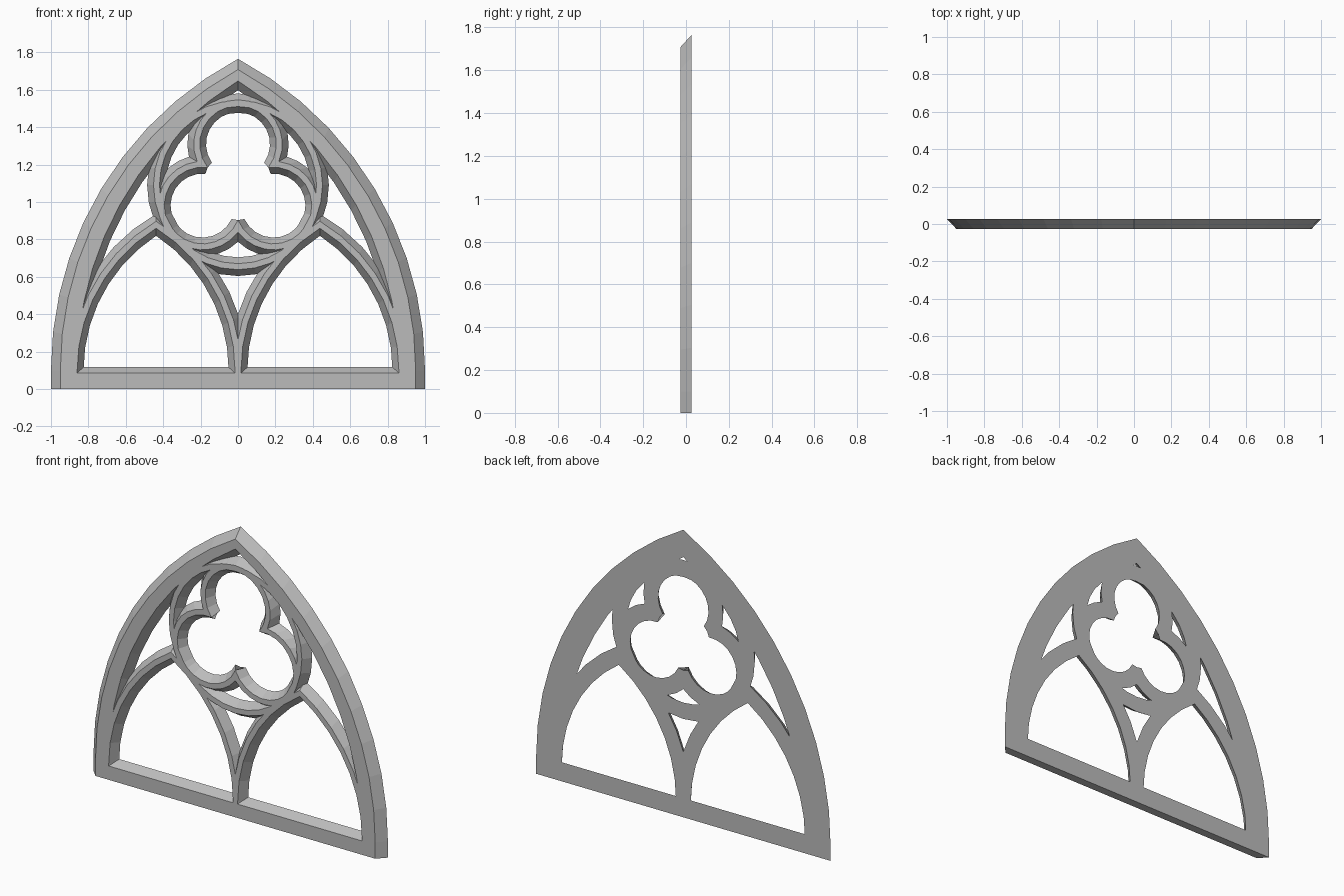
import bpy, bmesh
from math import sin, cos, acos, atan2, sqrt, pi, radians

cube = bpy.data.objects.get("Cube")
if cube:
    bpy.data.objects.remove(cube)

stone = bpy.data.materials.new("grey stone")
stone.use_nodes = True
colour = (0.5, 0.5, 0.5, 1)
stone.diffuse_color = colour
stone.node_tree.nodes["Principled BSDF"].inputs["Base Color"].default_value = colour

DEPTH = 0.026            # half thickness of the window
FRONT, BACK = -DEPTH, DEPTH
SPRING = 0.1             # height where the arches begin to curve
FLAT, WIDE = 0.016, 0.05  # half widths of a thin bar at the front and back


def loft(name, rails, closed=False):
    """Skin a bar between rails, each a (points in x and z, y) pair."""
    bm = bmesh.new()
    rows = [[bm.verts.new((x, y, z)) for x, z in pts] for pts, y in rails]
    count = len(rows[0])
    for a, b in zip(rows, rows[1:] + rows[:1]):
        for i in range(count if closed else count - 1):
            j = (i + 1) % count
            bm.faces.new((a[i], a[j], b[j], b[i]))
    if not closed:
        bm.faces.new([r[0] for r in rows])
        bm.faces.new([r[-1] for r in rows])
    bmesh.ops.recalc_face_normals(bm, faces=bm.faces)
    mesh = bpy.data.meshes.new(name)
    bm.to_mesh(mesh)
    bm.free()
    mesh.materials.append(stone)
    obj = bpy.data.objects.new(name, mesh)
    bpy.context.collection.objects.link(obj)
    return obj


def arch(cx, half, rise, steps, foot):
    """Pointed arch with straight feet, from left to right."""
    shift = (rise * rise - half * half) / (2 * half)
    radius = half + shift
    top = atan2(rise, shift)
    side = [(half, foot)]
    for i in range(steps + 1):
        t = top * i / steps
        side.append((radius * cos(t) - shift, SPRING + radius * sin(t)))
    left = [(cx - x, z) for x, z in side]
    right = [(cx + x, z) for x, z in reversed(side[:-1])]
    return left + right


def ring(cx, cz, radius, start, end, steps, closed=False):
    n = steps if closed else steps + 1
    return [(cx + radius * cos(start + (end - start) * i / steps),
             cz + radius * sin(start + (end - start) * i / steps)) for i in range(n)]


# Outer pointed frame, chamfered on both sides
frame = [(1.0, 1.765, BACK), (0.95, 1.708, FRONT), (0.861, 1.647, FRONT), (0.825, 1.597, BACK)]
loft("outer_frame", [(arch(0, h, apex - SPRING, 10, 0), y) for h, apex, y in frame])

# Sill with a sloped top
loft("sill", [([(-w, z), (w, z)], y) for w, z, y in
              [(1.0, 0, BACK), (0.95, 0, FRONT), (0.87, 0.085, FRONT), (0.87, 0.117, BACK)]])

# Two lancet arches sharing the middle mullion
BAR = [(WIDE, BACK), (FLAT, FRONT), (-FLAT, FRONT), (-WIDE, BACK)]
LANCET, SHIFT = 0.438, 0.472
for side, sx in (("left", 1), ("right", -1)):
    rails = []
    for off, y in BAR:
        half = LANCET + off
        rise = sqrt((SHIFT + half) ** 2 - SHIFT ** 2)
        rails.append((arch(sx * LANCET, half, rise, 7, 0.03), y))
    loft(side + "_lancet_arch", rails)

# Round window ring
CENTRE, RADIUS = 1.09, 0.436
loft("rose_ring", [(ring(0, CENTRE, RADIUS + off, pi / 2, 2.5 * pi, 32, True), y)
                   for off, y in BAR], closed=True)

# Three trefoil lobes meeting in blunt cusps
REACH, LOBE, CUSP = 0.219, 0.221, 0.181
for k, name in enumerate(("top", "right", "left")):
    axis = pi / 2 + k * 2 * pi / 3
    cx, cz = REACH * cos(axis), CENTRE + REACH * sin(axis)
    rails = []
    for off, y in BAR + [(-FLAT, BACK)]:
        r = LOBE + off
        reach = max(CUSP - REACH / 2, sqrt(max(0, r * r - 0.75 * REACH ** 2)))
        sweep = radians(60) + acos(reach / r)
        rails.append((ring(cx, cz, r, axis - sweep, axis + sweep, 16), y))
    loft(name + "_trefoil_lobe", rails)
